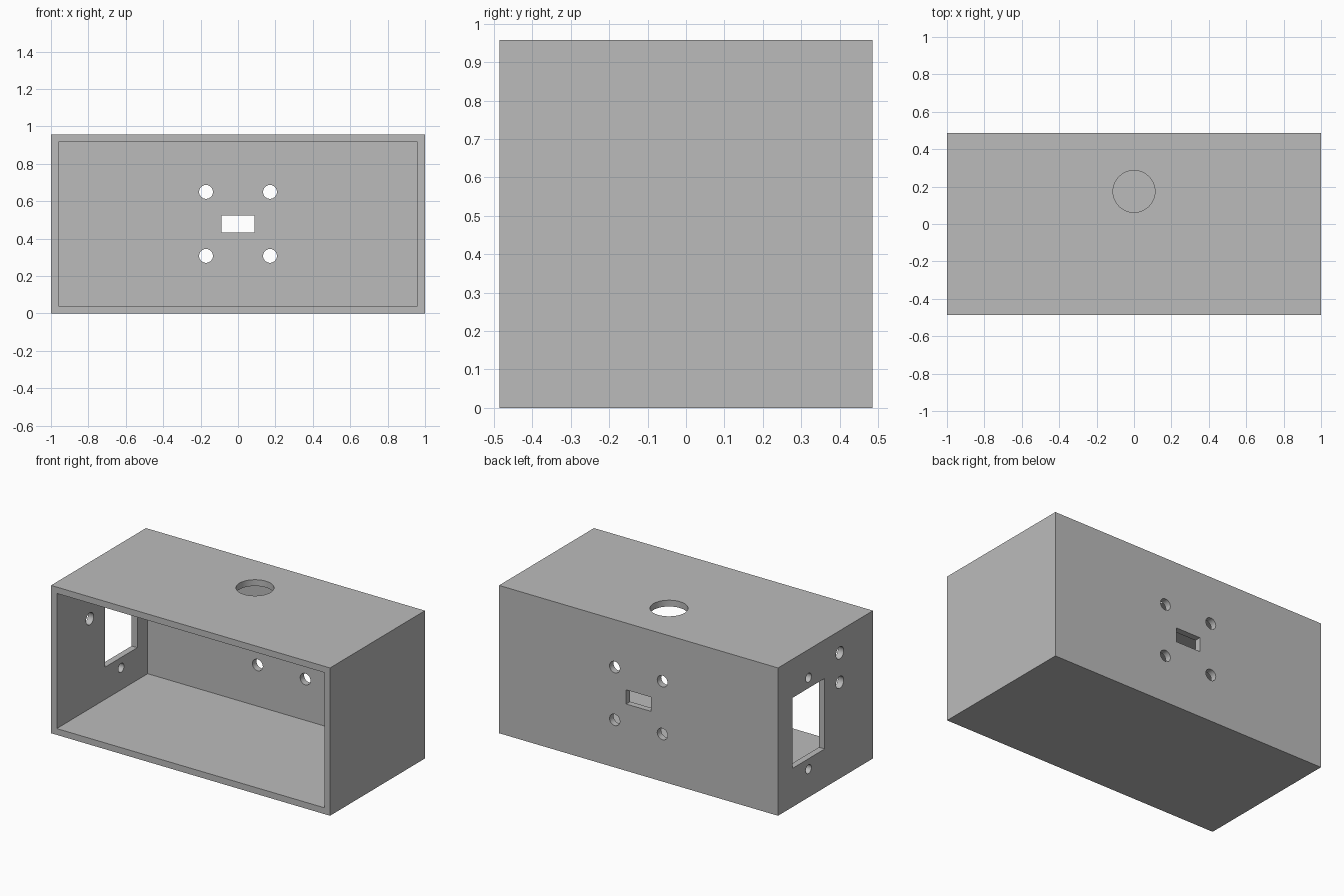
import bpy
from math import pi

cube = bpy.data.objects.get("Cube")
if cube:
    bpy.data.objects.remove(cube, do_unlink=True)

W, D, H = 2.0, 0.972, 0.958      # outer size
T = 0.041                        # wall thickness
MID_Z = H / 2
LEFT_X, BACK_Y = -W / 2, D / 2

grey = bpy.data.materials.new("plain grey")
grey.use_nodes = True
colour = (0.5, 0.5, 0.5, 1)
grey.diffuse_color = colour
grey.node_tree.nodes["Principled BSDF"].inputs["Base Color"].default_value = colour


def box(name, centre, size):
    bpy.ops.mesh.primitive_cube_add(size=1, location=centre)
    ob = bpy.context.object
    ob.name = name
    ob.scale = size
    bpy.ops.object.transform_apply(location=False, rotation=False, scale=True)
    return ob


def drill(name, centre, radius, axis):
    turn = {"x": (0, pi / 2, 0), "y": (pi / 2, 0, 0), "z": (0, 0, 0)}[axis]
    bpy.ops.mesh.primitive_cylinder_add(vertices=48, radius=radius, depth=T * 4,
                                        location=centre, rotation=turn)
    bpy.context.object.name = name
    return bpy.context.object


# Open-fronted housing
housing = box("housing", (0, 0, MID_Z), (W, D, H))
housing.data.materials.append(grey)

# Cavity, open at the front
cutters = [box("cavity_cutter", (0, -T, MID_Z), (W - 2 * T, D, H - 2 * T))]

# Back wall: slot with four screw holes around it
cutters.append(box("slot_cutter", (0, BACK_Y, MID_Z), (0.177, T * 4, 0.092)))
for x in (-0.171, 0.171):
    for z in (-0.171, 0.171):
        cutters.append(drill("back_hole_cutter", (x, BACK_Y, MID_Z + z), 0.037, "y"))

# Top: round opening
cutters.append(drill("top_hole_cutter", (0, 0.174, H), 0.112, "z"))

# Side wall: window, its two screw holes and a pair of larger holes
cutters.append(box("window_cutter", (LEFT_X, 0.173, MID_Z), (T * 4, 0.33, 0.457)))
for z in (-0.296, 0.296):
    cutters.append(drill("window_screw_cutter", (LEFT_X, 0.173, MID_Z + z), 0.029, "x"))
for z in (0.623, 0.814):
    cutters.append(drill("side_hole_cutter", (LEFT_X, -0.147, z), 0.039, "x"))

# Cut everything, then discard the cutters
bpy.context.view_layer.objects.active = housing
for cutter in cutters:
    cutter.hide_render = True
    mod = housing.modifiers.new(cutter.name, "BOOLEAN")
    mod.operation = "DIFFERENCE"
    mod.solver = "EXACT"
    mod.object = cutter
    bpy.ops.object.modifier_apply(modifier=mod.name)
    bpy.data.objects.remove(cutter, do_unlink=True)

bpy.ops.object.select_all(action="DESELECT")
housing.select_set(True)
bpy.context.view_layer.objects.active = housing
bpy.ops.object.shade_smooth_by_angle(angle=pi / 6)
